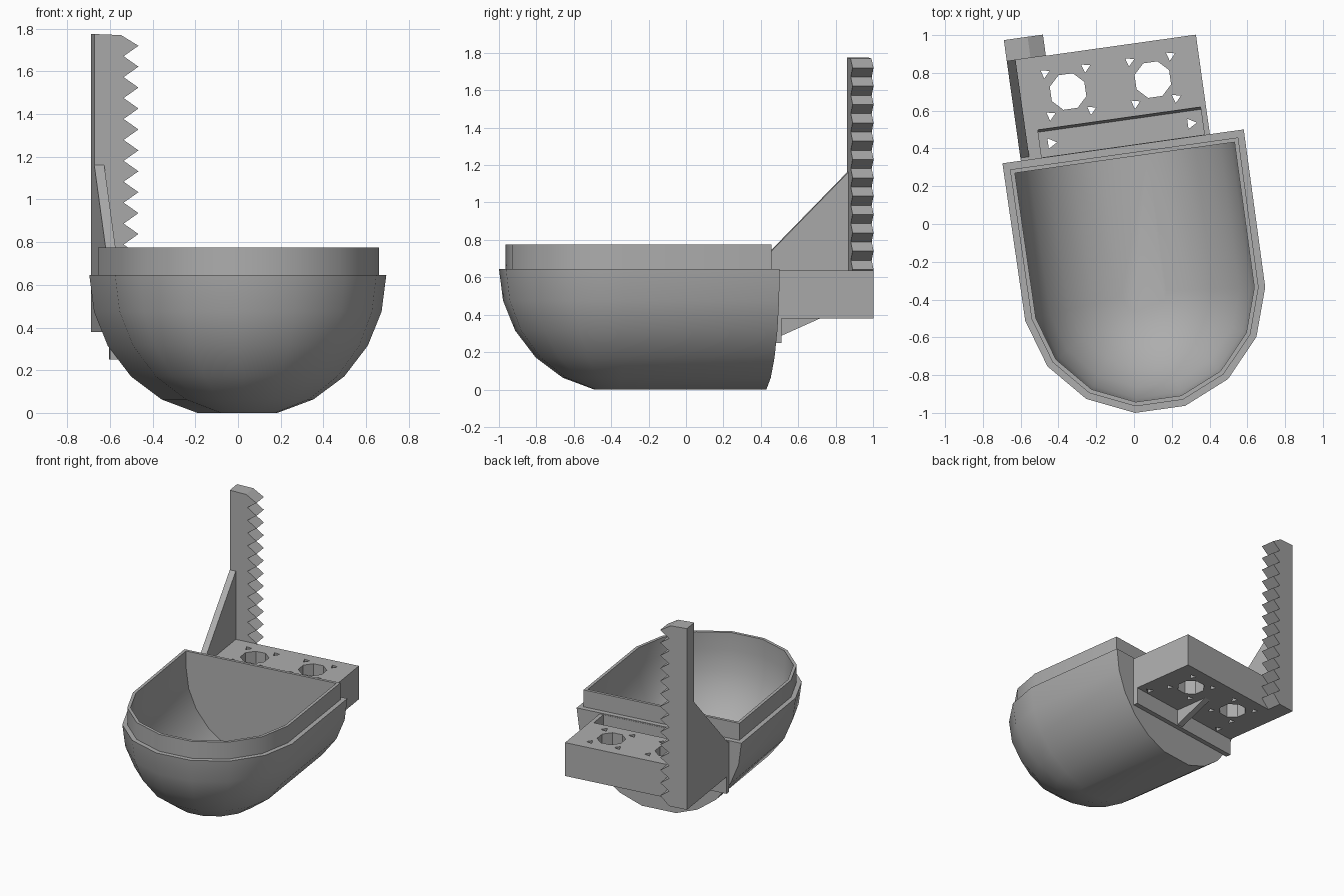
import bpy, bmesh
from math import sin, cos, radians, pi
from mathutils import Matrix

if "Cube" in bpy.data.objects:
    bpy.data.objects.remove(bpy.data.objects["Cube"])

TURN = Matrix.Rotation(radians(8), 4, 'Z')   # whole model is yawed slightly
GREY = (0.42, 0.42, 0.42, 1)
grey = bpy.data.materials.new("plain_grey")
grey.use_nodes = True
grey.diffuse_color = GREY
grey.node_tree.nodes["Principled BSDF"].inputs["Base Color"].default_value = GREY


def finish(name, bm):
    bmesh.ops.recalc_face_normals(bm, faces=bm.faces)
    mesh = bpy.data.meshes.new(name)
    bm.to_mesh(mesh)
    bm.free()
    mesh.transform(TURN)
    mesh.materials.append(grey)
    obj = bpy.data.objects.new(name, mesh)
    bpy.context.collection.objects.link(obj)
    return obj


def loft(bm, loops):
    """Skin closed loops of points and cap both ends."""
    rings = [[bm.verts.new(p) for p in loop] for loop in loops]
    for a, b in zip(rings, rings[1:]):
        for i in range(len(a)):
            j = (i + 1) % len(a)
            bm.faces.new((a[i], a[j], b[j], b[i]))
    bm.faces.new(rings[0])
    bm.faces.new(rings[-1])


def side_prism(name, profile, x0, x1):
    """Extrude a (y, z) profile along x."""
    bm = bmesh.new()
    loft(bm, [[(x, y, z) for y, z in profile] for x in (x0, x1)])
    return finish(name, bm)


def box_profile(y0, y1, z0, z1):
    return [(y0, z0), (y1, z0), (y1, z1), (y0, z1)]


# Bowl: half-capsule rings, up the outside, over the lip, down the cavity
RIM, LIP, CENTRE_Y = 0.645, 0.775, -0.36
PHI = [12, 28, 44, 60, 75, 90]


def bowl_ring(r, z, back):
    arc = [radians(-174 + 24 * i) for i in range(8)]
    front = [(r * cos(a), CENTRE_Y + r * sin(a), z) for a in arc]
    return [(-r, back, z)] + front + [(r, back, z)]


def dome(radius, back):
    return [bowl_ring(radius * sin(radians(p)),
                      RIM - radius * cos(radians(p)) / cos(radians(PHI[0])), back)
            for p in PHI]


bm = bmesh.new()
loft(bm, dome(0.645, 0.415)
     + [bowl_ring(0.61, RIM, 0.377), bowl_ring(0.61, LIP, 0.377), bowl_ring(0.587, LIP, 0.355)]
     + dome(0.587, 0.355)[::-1])
bowl = finish("bowl", bm)
bpy.context.view_layer.objects.active = bowl
bowl.select_set(True)
bpy.ops.object.shade_smooth_by_angle(angle=radians(32))
bowl.select_set(False)

# Mounting block behind the bowl
LEFT, RIGHT, BASE, TOP, BACK = -0.547, 0.464, 0.38, 0.637, 0.947
block = side_prism("mounting_block", box_profile(0.41, BACK, BASE, TOP), LEFT, RIGHT)


def cut(cutter):
    cutter.hide_render = True
    mod = block.modifiers.new("cut", 'BOOLEAN')
    mod.operation, mod.solver, mod.object = 'DIFFERENCE', 'EXACT', cutter
    bpy.context.view_layer.objects.active = block
    bpy.ops.object.modifier_apply(modifier=mod.name)
    bpy.data.objects.remove(cutter)


def drill(x, y, r, sides, start):
    bm = bmesh.new()
    ring = [start + 2 * pi * i / sides for i in range(sides)]
    loft(bm, [[(x + r * cos(a), y + r * sin(a), z) for a in ring] for z in (0.2, 0.8)])
    cut(finish("hole_cutter", bm))


# Recess next to the bowl, two large holes, and screw holes
cut(side_prism("recess_cutter", [(0.417, 0.5), (0.552, 0.5), (0.57, 0.7), (0.417, 0.7)],
               -0.435, 0.435))
for x in (-0.248, 0.205):
    drill(x, 0.743, 0.1, 8, pi / 8)
    for dx in (-0.109, 0.109):
        for dy in (-0.113, 0.113):
            drill(x + dx, 0.743 + dy, 0.028, 3, 0.3)
for x in (-0.375, 0.372):
    drill(x, 0.485, 0.032, 3, 0)

# Flange and rib under the block, brace above it
side_prism("lower_flange", box_profile(0.41, 0.45, 0.25, BASE), LEFT, RIGHT)
side_prism("lower_rib", [(0.45, 0.26), (0.72, BASE), (0.45, BASE)], -0.025, 0.025)
side_prism("column_brace", [(0.43, TOP), (0.95, TOP), (0.95, 1.165)], LEFT, -0.5)

# Toothed column
PITCH, TEETH = 0.098, 14
rack = [(LEFT, BASE), (LEFT, 1.775), (-0.42, 1.77)]
for i in range(TEETH):
    tip = 1.72 - PITCH * i
    rack += [(-0.338, tip), (-0.408, tip - PITCH / 2)]
rack[-1] = (-0.408, BASE)
bm = bmesh.new()
loft(bm, [[(x, y, z) for x, z in rack] for y in (BACK, 1.06)])
finish("toothed_column", bm)
